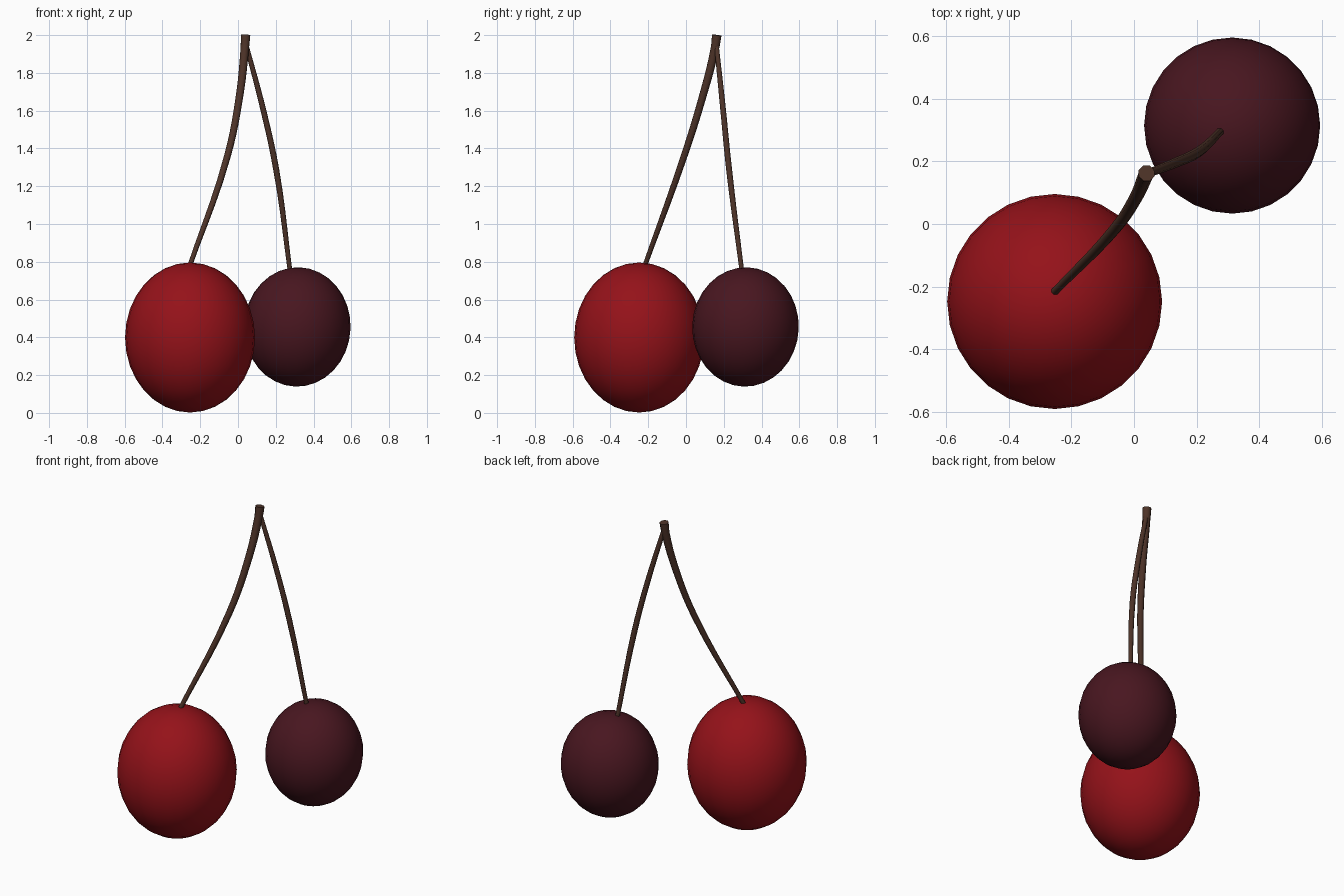
import bpy, math
from mathutils import Matrix

if "Cube" in bpy.data.objects:
    bpy.data.objects.remove(bpy.data.objects["Cube"])


def material(name, rgb):
    m = bpy.data.materials.new(name)
    m.diffuse_color = (*rgb, 1)
    m.use_nodes = True
    m.node_tree.nodes["Principled BSDF"].inputs["Base Color"].default_value = m.diffuse_color
    return m


red = material("red_skin", (0.30, 0.006, 0.010))
dark = material("dark_skin", (0.065, 0.008, 0.014))
brown = material("stem_brown", (0.075, 0.033, 0.021))


def cherry(name, centre, radius, half_height, tilt, mat):
    bpy.ops.mesh.primitive_uv_sphere_add(segments=28, ring_count=16, radius=1)
    ob = bpy.context.object
    ob.name = name
    # slightly egg-shaped body, leaning toward its stem
    lean = Matrix.Rotation(tilt, 4, (1, -1, 0))
    ob.data.transform(Matrix.Translation(centre) @ lean
                      @ Matrix.Diagonal((radius, radius, half_height, 1)))
    ob.data.materials.append(mat)
    bpy.ops.object.shade_smooth()


def stem(name, points):
    # tapered tube through (x, y, z, radius) points
    cu = bpy.data.curves.new(name, 'CURVE')
    cu.dimensions = '3D'
    cu.bevel_depth = 1
    cu.bevel_resolution = 2
    cu.resolution_u = 5
    cu.use_fill_caps = True
    sp = cu.splines.new('BEZIER')
    sp.bezier_points.add(len(points) - 1)
    for bp, (x, y, z, r) in zip(sp.bezier_points, points):
        bp.co = (x, y, z)
        bp.radius = r
        bp.handle_left_type = bp.handle_right_type = 'AUTO'
    ob = bpy.data.objects.new(name, cu)
    bpy.context.collection.objects.link(ob)
    bpy.ops.object.select_all(action='DESELECT')
    ob.select_set(True)
    bpy.context.view_layer.objects.active = ob
    bpy.ops.object.convert(target='MESH')
    ob = bpy.context.object
    ob.data.materials.clear()
    ob.data.materials.append(brown)
    bpy.ops.object.shade_smooth_by_angle(angle=math.radians(50))


# Fruit
cherry("red_cherry", (-0.254, -0.248, 0.399), 0.344, 0.397, 0, red)
cherry("dark_cherry", (0.314, 0.315, 0.455), 0.282, 0.316, math.radians(-3), dark)

# Stems joined at the top
stem("red_cherry_stem", [(0.04, 0.163, 2.0, 0.027), (0.036, 0.153, 1.93, 0.024),
                         (0.004, 0.081, 1.65, 0.021), (-0.056, -0.010, 1.36, 0.019),
                         (-0.262, -0.225, 0.76, 0.013)])
stem("dark_cherry_stem", [(0.040, 0.160, 1.96, 0.013), (0.130, 0.195, 1.62, 0.016),
                          (0.202, 0.228, 1.29, 0.017), (0.277, 0.297, 0.74, 0.013)])
